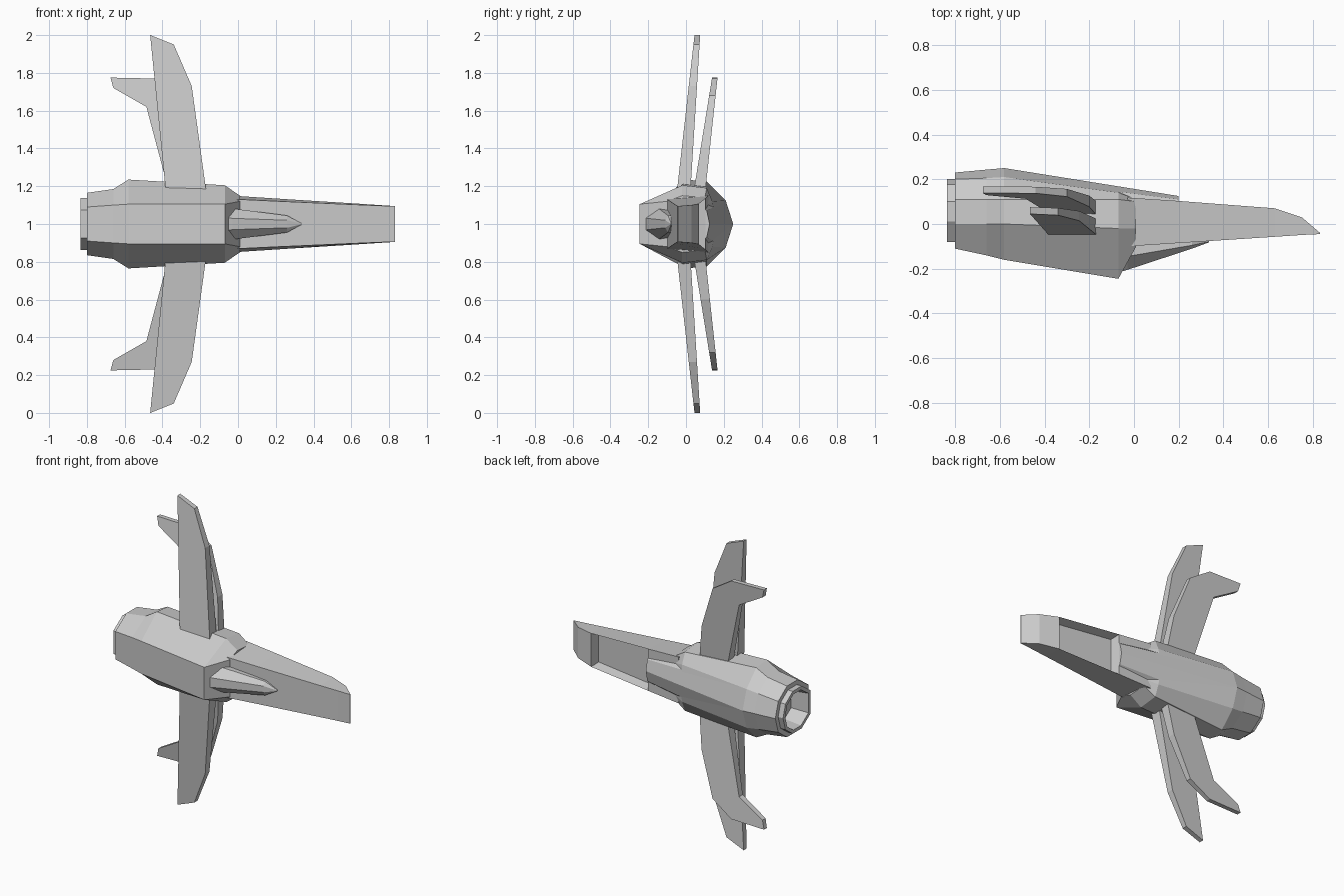
import bpy, bmesh

if "Cube" in bpy.data.objects:
    bpy.data.objects.remove(bpy.data.objects["Cube"])


def finish(name, bm):
    bmesh.ops.recalc_face_normals(bm, faces=bm.faces)
    me = bpy.data.meshes.new(name)
    bm.to_mesh(me)
    bm.free()
    ob = bpy.data.objects.new(name, me)
    bpy.context.collection.objects.link(ob)
    return ob


def ring(half):
    """Mirror a half section of (y, half width) about z = 1."""
    return half + [(y, -w) for y, w in reversed(half) if w > 0]


def loft(sections):
    """Skin closed half sections [(x, half)] along x, capped at both ends."""
    bm = bmesh.new()
    rings = [[bm.verts.new((x if not isinstance(x, list) else x[0], y, 1 + w))
              for y, w in ring(half)] for x, half in sections]
    for a, b in zip(rings, rings[1:]):
        n = len(a)
        for i in range(n):
            bm.faces.new((a[i], a[(i + 1) % n], b[(i + 1) % n], b[i]))
    bm.faces.new(rings[0])
    bm.faces.new(rings[-1])
    return bm


def scaled(half, k, cy=0.06):
    return [(cy + (y - cy) * k, w * k) for y, w in half]


# Fuselage with the hollow exhaust ring at the rear
rear = [(-.11, .09), (0, .165), (.11, .165), (.2, .1), (.23, 0)]
finish("fuselage", loft([
    (-.72, scaled(rear, .62)),
    (-.835, scaled(rear, .70)),
    (-.835, scaled(rear, .83)),
    (-.80, scaled(rear, .83)),
    (-.80, rear),
    (-.66, [(-.14, .1), (0, .185), (.11, .185), (.205, .115), (.243, 0)]),
    (-.58, [(-.16, .105), (0, .235), (.11, .225), (.21, .125), (.25, 0)]),
    (-.07, [(-.245, .105), (-.02, .205), (.11, .19), (.14, .12), (.16, 0)]),
    (.01, [(-.1, .12), (-.02, .15), (.10, .14), (.11, .1), (.12, 0)]),
]))

# Tapering spine behind the cockpit
finish("spine", loft([
    (-.58, [(.08, .18), (.15, .175), (.21, .125), (.25, 0)]),
    (.20, [(.03, .085), (.085, .09), (.11, .07), (.125, 0)]),
]))

# Nose with a recessed cockpit on the upper (+y) face
bm = loft([
    (-.03, [(-.10, .132), (.118, .15)]),
    (.20, [(-.085, .121), (.103, .135)]),
    (.63, [(-.057, .102), (.07, .108)]),
    (.75, [(-.049, .097), (.03, .1)]),
    (.832, [(-.045, .094), (-.04, .095)]),
])
bm.normal_update()
bmesh.ops.recalc_face_normals(bm, faces=bm.faces)
deck = [f for f in bm.faces
        if f.normal.y > .8 and .2 < f.calc_center_median().x < .6]
bmesh.ops.inset_region(bm, faces=deck, thickness=.018)
bmesh.ops.translate(bm, verts=deck[0].verts, vec=(0, -.06, 0))
finish("nose", bm)

# Pointed fairing under the nose
finish("chin_fairing", loft([
    (-.08, [(-.22, .035), (-.15, .09), (-.08, .08)]),
    (-.03, [(-.205, .03), (-.145, .082), (-.07, .075)]),
    (.26, [(-.11, .02), (-.095, .045), (-.06, .045)]),
    (.335, [(-.082, .002), (-.079, .004), (-.06, .004)]),
]))


def wing(name, outline, root, tip):
    """Slab from an (x, span) outline; root/tip = (span, y low, y high)."""
    for side, sign in (("upper", 1), ("lower", -1)):
        bm = bmesh.new()
        layers = []
        for k in (1, 2):
            row = []
            for x, s in outline:
                t = (s - root[0]) / (tip[0] - root[0])
                y = root[k] + (tip[k] - root[k]) * t
                row.append(bm.verts.new((x, y, 1 + sign * s)))
            layers.append(row)
        a, b = layers
        n = len(a)
        bm.faces.new(a)
        bm.faces.new(b)
        for i in range(n):
            j = (i + 1) % n
            bm.faces.new((a[i], a[j], b[j], b[i]))
        finish(f"{side}_{name}", bm)


# Main wings and the hooked rear wings
wing("main_wing",
     [(-.165, .15), (-.245, .73), (-.34, .95), (-.465, 1.0), (-.38, .15)],
     (.2, -.045, .025), (1.0, .045, .075))
wing("rear_wing",
     [(-.165, .15), (-.2, .4), (-.3, .68), (-.44, .77), (-.675, .775),
      (-.66, .72), (-.485, .62), (-.36, .15)],
     (.2, .045, .105), (.775, .138, .167))
